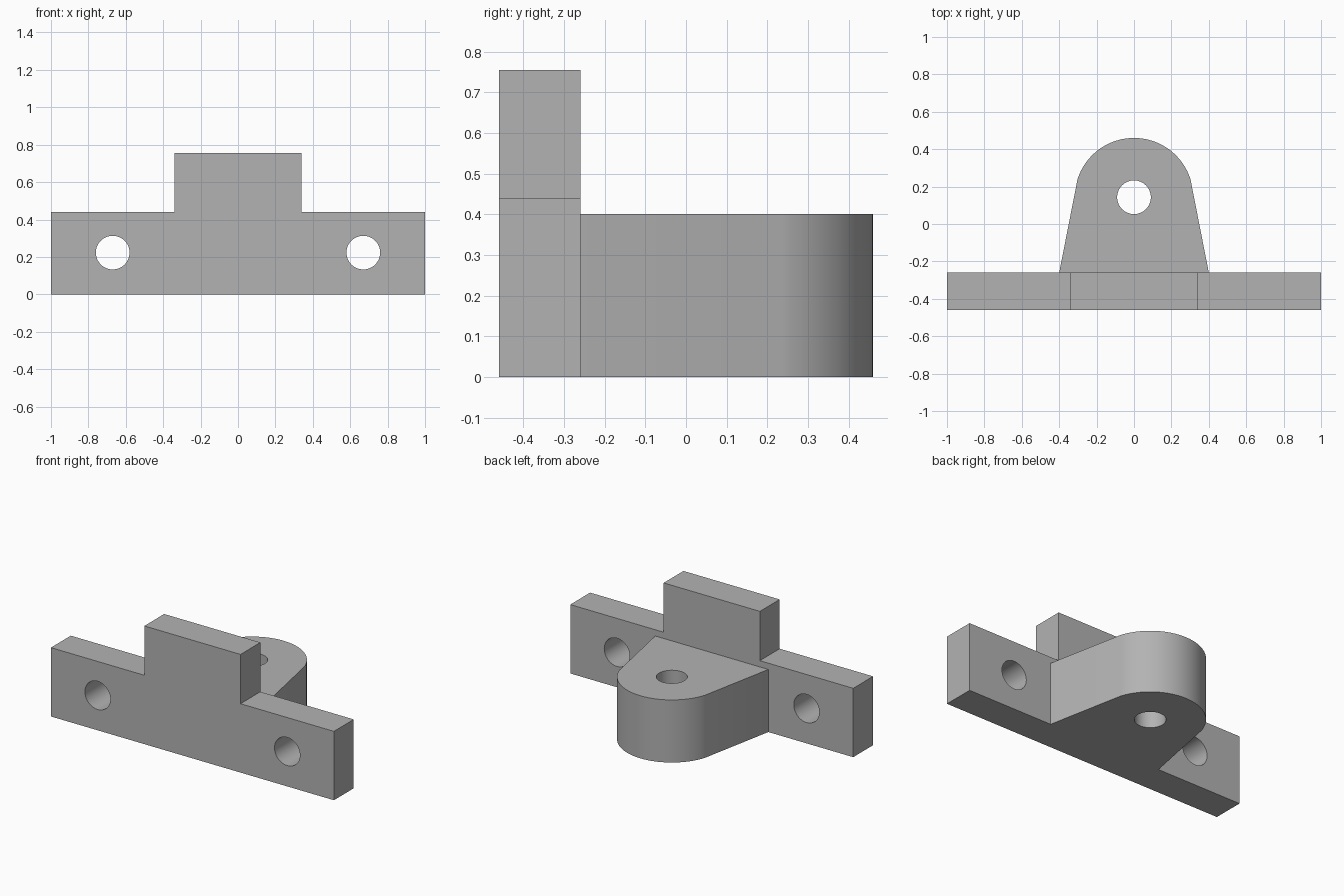
import bpy
import bmesh
from math import sin, cos, pi, asin, radians
from mathutils import Vector

cube = bpy.data.objects.get("Cube")
if cube:
    bpy.data.objects.remove(cube, do_unlink=True)

grey = bpy.data.materials.new("light grey metal")
grey.use_nodes = True
colour = (0.45, 0.45, 0.45, 1)
grey.diffuse_color = colour
grey.node_tree.nodes["Principled BSDF"].inputs["Base Color"].default_value = colour


def prism(name, outline, low, high, axis):
    """Extrude a 2D outline along y (outline is x, z) or z (outline is x, y)."""
    def place(u, v, depth):
        return Vector((u, depth, v)) if axis == "y" else Vector((u, v, depth))

    bm = bmesh.new()
    face = bm.faces.new([bm.verts.new(place(u, v, low)) for u, v in outline])
    grown = bmesh.ops.extrude_face_region(bm, geom=[face], use_keep_orig=True)
    moved = [g for g in grown["geom"] if isinstance(g, bmesh.types.BMVert)]
    bmesh.ops.translate(bm, verts=moved, vec=place(0, 0, high - low))
    bmesh.ops.recalc_face_normals(bm, faces=bm.faces)
    mesh = bpy.data.meshes.new(name)
    bm.to_mesh(mesh)
    bm.free()
    mesh.materials.append(grey)
    obj = bpy.data.objects.new(name, mesh)
    bpy.context.collection.objects.link(obj)
    return obj


def arc(cx, cy, radius, start, end, count):
    step = (end - start) / count
    return [(cx + radius * cos(start + i * step), cy + radius * sin(start + i * step))
            for i in range(count + 1)]


def combine(target, tool, operation):
    """Apply a boolean and discard the tool object."""
    mod = target.modifiers.new(operation, "BOOLEAN")
    mod.operation = operation
    mod.solver = "EXACT"
    mod.object = tool
    bpy.context.view_layer.objects.active = target
    bpy.ops.object.modifier_apply(modifier=mod.name)
    bpy.data.objects.remove(tool, do_unlink=True)


def drill(target, u, v, low, high, axis):
    ring = arc(u, v, HOLE_RADIUS, 0, 2 * pi, 64)[:-1]
    combine(target, prism("hole_cutter", ring, low, high, axis), "DIFFERENCE")


HOLE_RADIUS = 0.09
FRONT, BACK = -0.46, -0.26
LUG_Y, LUG_RADIUS, LUG_HEIGHT = 0.143, 0.317, 0.4

# Mounting plate with a raised central tab
half = [(1, 0), (1, 0.44), (0.34, 0.44), (0.34, 0.755)]
bracket = prism("bracket", half + [(-x, z) for x, z in reversed(half)], FRONT, BACK, "y")

# Tapered lug with a rounded end, rooted inside the plate
start = asin(0.097 / LUG_RADIUS)
nose = arc(0, LUG_Y, LUG_RADIUS, start, pi - start, 48)
root = FRONT + 0.1
outline = [(0.4, root), (0.4, BACK)] + nose + [(-0.4, BACK), (-0.4, root)]
combine(bracket, prism("lug", outline, 0, LUG_HEIGHT, "z"), "UNION")

# Bolt holes through the plate and pin hole through the lug
for side in (-1, 1):
    drill(bracket, side * 0.67, 0.223, FRONT - 0.1, BACK + 0.1, "y")
drill(bracket, 0, LUG_Y, -0.1, LUG_HEIGHT + 0.1, "z")

# Smooth the round walls and keep the edges crisp
bpy.ops.object.select_all(action="DESELECT")
bracket.select_set(True)
bpy.context.view_layer.objects.active = bracket
bpy.ops.object.shade_smooth_by_angle(angle=radians(30))
